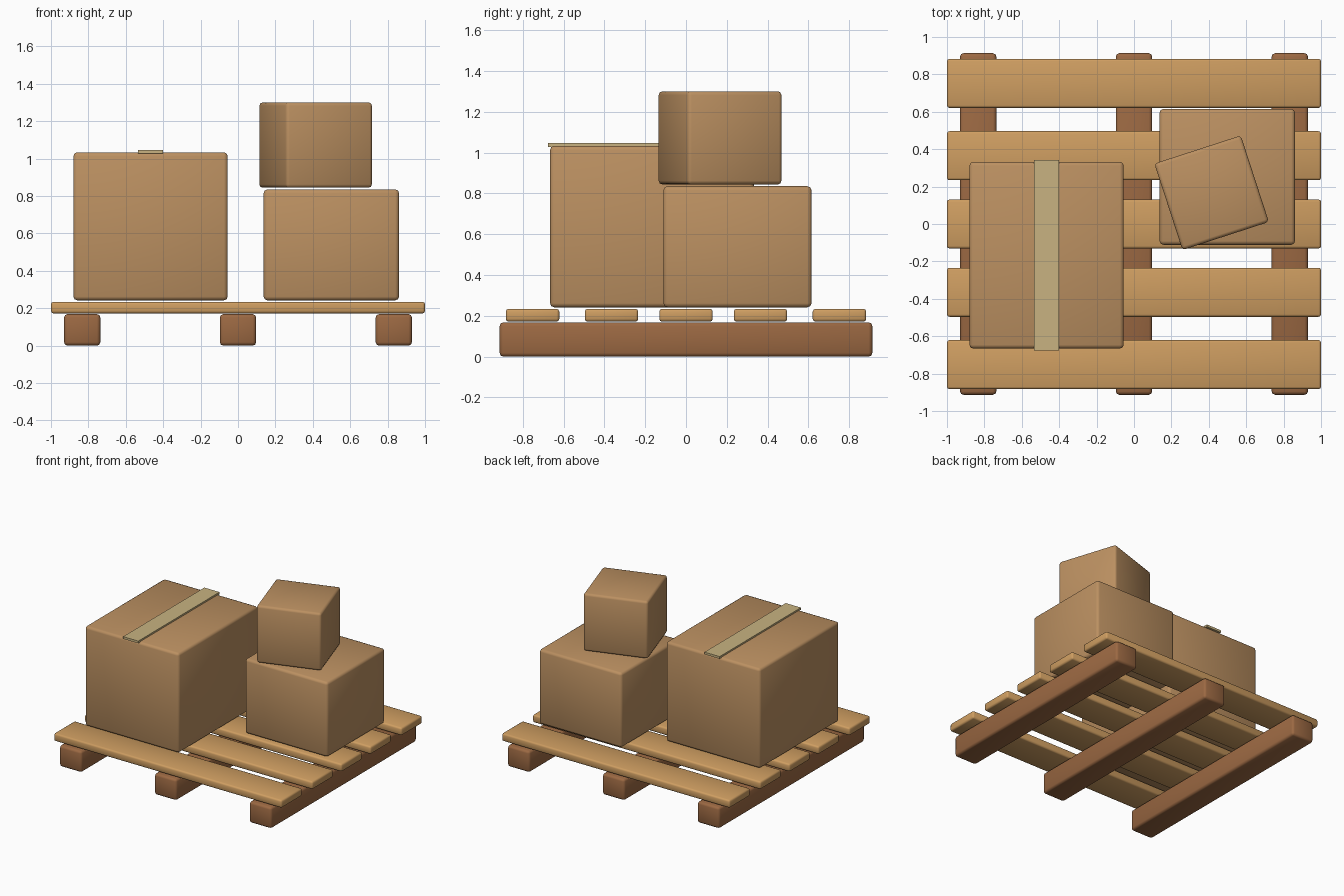
import bpy
from math import radians

if "Cube" in bpy.data.objects:
    bpy.data.objects.remove(bpy.data.objects["Cube"])


def material(name, rgb):
    m = bpy.data.materials.new(name)
    m.diffuse_color = (*rgb, 1)
    m.use_nodes = True
    m.node_tree.nodes["Principled BSDF"].inputs["Base Color"].default_value = m.diffuse_color
    return m


RUNNER = material("dark_wood", (0.33, 0.14, 0.055))
SLAT = material("light_wood", (0.62, 0.34, 0.12))
CARD = material("cardboard", (0.50, 0.28, 0.12))
TAPE = material("packing_tape", (0.58, 0.45, 0.22))


def block(name, lo, hi, mat, bevel=0.0, turn=0.0):
    """Box between two corners, with rounded edges, turned about its own z."""
    centre = [(a + b) / 2 for a, b in zip(lo, hi)]
    bpy.ops.mesh.primitive_cube_add(size=1, location=centre)
    ob = bpy.context.object
    ob.name = name
    ob.scale = [b - a for a, b in zip(lo, hi)]
    bpy.ops.object.transform_apply(location=False, rotation=False, scale=True)
    ob.rotation_euler.z = radians(turn)
    ob.data.materials.append(mat)
    if bevel:
        mod = ob.modifiers.new("rounded_edges", 'BEVEL')
        mod.width = bevel
        mod.segments = 2
        bpy.ops.object.modifier_apply(modifier=mod.name)
        bpy.ops.object.shade_smooth_by_angle(angle=radians(50))
    return ob


# pallet runners, front to back
for i, x in enumerate((-0.833, 0, 0.833)):
    block(f"pallet_runner_{i + 1}", (x - 0.097, -0.913, 0),
          (x + 0.097, 0.913, 0.168), RUNNER, 0.018)

# pallet slats, side to side
for i, y in enumerate((-0.752, -0.365, 0, 0.365, 0.752)):
    block(f"pallet_slat_{i + 1}", (-1, y - 0.131, 0.172),
          (1, y + 0.131, 0.234), SLAT, 0.013)

# cardboard boxes
block("large_box", (-0.88, -0.666, 0.242), (-0.055, 0.332, 1.033), CARD, 0.02)
block("medium_box", (0.137, -0.111, 0.242), (0.861, 0.615, 0.835), CARD, 0.02)
block("small_box", (0.172, -0.076, 0.844), (0.658, 0.41, 1.30), CARD, 0.018, 18)

# tape strip over the large box
block("tape_strip", (-0.535, -0.676, 1.028), (-0.402, 0.342, 1.046), TAPE)
